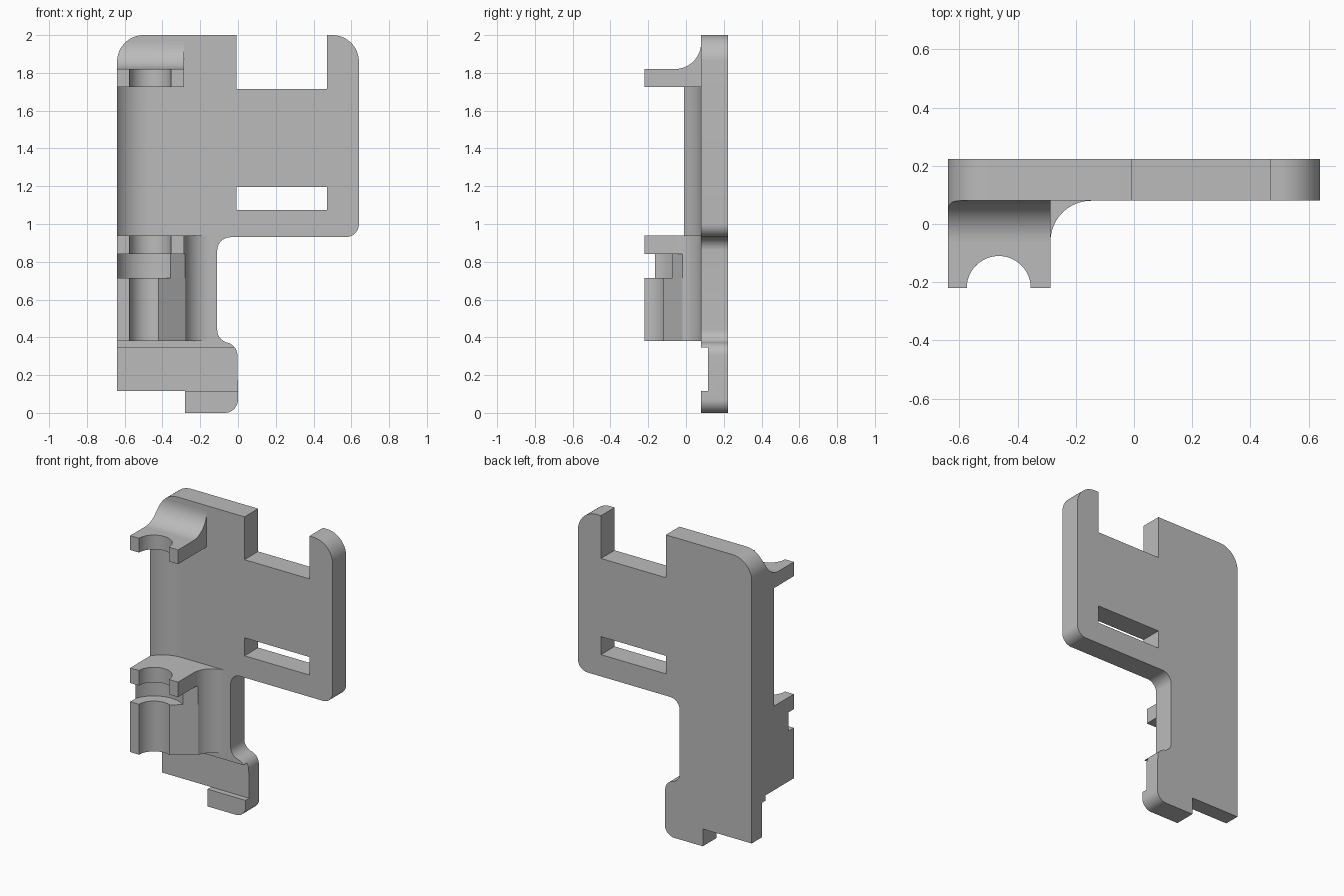
import bpy, bmesh
from math import sin, cos, radians

if "Cube" in bpy.data.objects:
    bpy.data.objects.remove(bpy.data.objects["Cube"])

grey = bpy.data.materials.new("plain grey")
grey.use_nodes = True
grey.diffuse_color = (0.5, 0.5, 0.5, 1)
grey.node_tree.nodes["Principled BSDF"].inputs["Base Color"].default_value = (0.5, 0.5, 0.5, 1)


def arc(cx, cy, r, start, end, n=16):
    angles = [radians(start + (end - start) * i / n) for i in range(n + 1)]
    return [(cx + r * cos(a), cy + r * sin(a)) for a in angles]


def prism(name, outline, axis, low, high):
    """Extrude a 2D outline along the x, y or z axis."""
    place = {"x": lambda a, b, d: (d, a, b),
             "y": lambda a, b, d: (a, d, b),
             "z": lambda a, b, d: (a, b, d)}[axis]
    bm = bmesh.new()
    rings = [[bm.verts.new(place(a, b, d)) for a, b in outline] for d in (low, high)]
    n = len(outline)
    for ring in rings:
        bm.faces.new(ring)
    for i in range(n):
        j = (i + 1) % n
        bm.faces.new((rings[0][i], rings[0][j], rings[1][j], rings[1][i]))
    bmesh.ops.recalc_face_normals(bm, faces=bm.faces)
    mesh = bpy.data.meshes.new(name)
    bm.to_mesh(mesh)
    bm.free()
    mesh.materials.append(grey)
    obj = bpy.data.objects.new(name, mesh)
    bpy.context.collection.objects.link(obj)
    return obj


def rect(x0, y0, x1, y1):
    return [(x0, y0), (x1, y0), (x1, y1), (x0, y1)]


def select(obj):
    bpy.ops.object.select_all(action="DESELECT")
    obj.select_set(True)
    bpy.context.view_layer.objects.active = obj


def boolean(obj, cutter, operation):
    mod = obj.modifiers.new("cut", "BOOLEAN")
    mod.operation = operation
    mod.solver = "EXACT"
    mod.object = cutter
    select(obj)
    bpy.ops.object.modifier_apply(modifier=mod.name)
    bpy.data.objects.remove(cutter)


LEFT, RIGHT, FRONT, FACE, BACK = -0.64, -0.287, -0.22, 0.08, 0.223
HOLE_X, HOLE_R, FILLET = -0.465, 0.11, 0.14

# Back plate outline with top notch, rounded corners and narrow neck
plate_outline = (
    [(LEFT, 0.115)]
    + arc(-0.5, 1.86, 0.14, 180, 90)
    + [(-0.008, 2), (-0.008, 1.715), (0.47, 1.715), (0.47, 2)]
    + arc(0.5, 1.86, 0.14, 90, 0)
    + arc(0.57, 1.0, 0.07, 0, -90)
    + arc(-0.04, 0.86, 0.07, 90, 180)
    + arc(-0.04, 0.44, 0.07, 180, 257)
    + arc(-0.073, 0.304, 0.07, 77, 0)
    + arc(-0.07, 0.07, 0.07, 0, -90)
    + [(-0.28, 0), (-0.28, 0.115)]
)
plate = prism("back_plate", plate_outline, "y", FACE, BACK)
boolean(plate, prism("slot_cutter", rect(-0.008, 1.075, 0.47, 1.195), "y", 0, 0.3), "DIFFERENCE")
boolean(plate, prism("recess_cutter", rect(-0.7, 0.115, 0.1, 0.345), "y", 0, 0.117), "DIFFERENCE")

# Upper clip: notched shelf and the curved web above it, trimmed to the plate corner
hole = arc(HOLE_X, FRONT, HOLE_R, 180, 0, 24)
shelf = [(LEFT, FACE), (LEFT, FRONT)] + hole + [(RIGHT, FRONT), (RIGHT, FACE)]
upper_clip = prism("upper_clip", shelf, "z", 1.725, 1.82)
web = prism("upper_clip_web", [(FACE, 1.82)] + arc(FACE - FILLET, 1.82 + FILLET, FILLET, 270, 360),
            "x", LEFT, RIGHT)
boolean(web, prism("corner_trim", plate_outline, "y", -0.3, 0.3), "INTERSECT")

# Curved lip along the left edge between the clips
lip = prism("edge_lip", [(LEFT, FACE)] + arc(-0.47, -0.126, 0.206, 145.7, 90),
            "z", 0.94, 1.725)

# Lower clip, wider collar groove and cradle, all blending into the plate
side = arc(RIGHT + FILLET, FACE - FILLET, FILLET, 180, 90)
low_side = arc(RIGHT + FILLET, FACE - FILLET, FILLET, 163, 90)
lower_clip = prism("lower_clip", [(LEFT, FACE), (LEFT, FRONT)] + hole + [(RIGHT, FRONT)] + side,
                   "z", 0.84, 0.94)
collar = prism("collar_groove", [(LEFT, FACE)] + arc(HOLE_X, FRONT, 0.184, 162, 54, 24) + low_side,
               "z", 0.715, 0.84)
cradle = prism("cradle", [(LEFT, FACE), (LEFT, FRONT)] + arc(HOLE_X, FRONT, HOLE_R, 180, 66, 24) + low_side,
               "z", 0.38, 0.715)

for part in (plate, upper_clip, web, lip, lower_clip, collar, cradle):
    select(part)
    bpy.ops.object.shade_smooth_by_angle(angle=radians(30))
